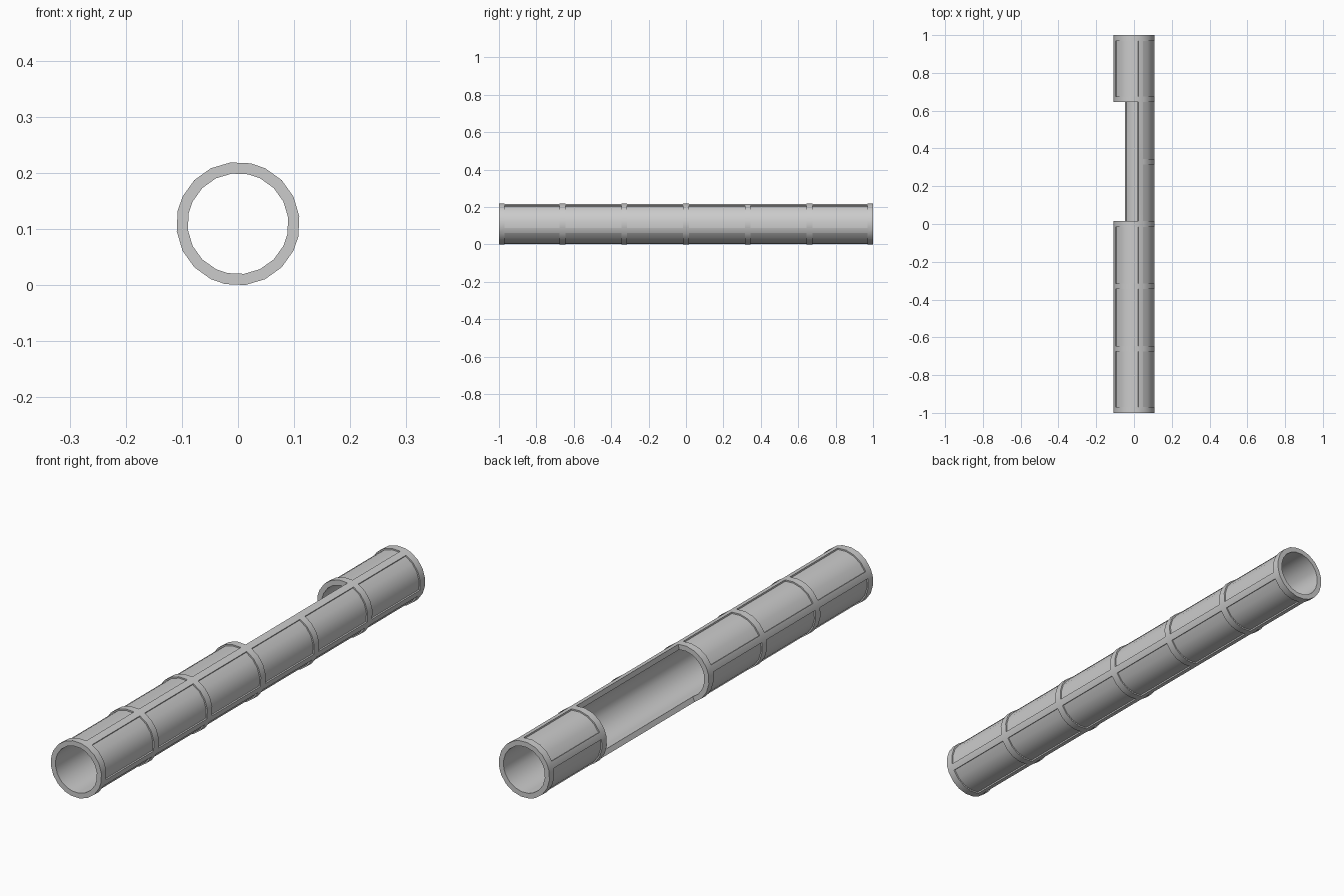
import bpy, bmesh
from math import cos, sin, radians
from mathutils import Vector

if "Cube" in bpy.data.objects:
    bpy.data.objects.remove(bpy.data.objects["Cube"])

R_RIB, R_PANEL, R_IN, ZC = 0.11, 0.1045, 0.09, 0.1095

# Around the tube: four narrow strips, each followed by a four-facet panel
angles = []
for q in range(4):
    start = 64 + 90 * q
    angles += [start] + [start + 14 + 19 * k for k in range(4)]
N = len(angles)

# Along the tube: ribs alternate with panel bays
ys = [-1.0, -0.97]
for c in (-0.66, -0.33, 0.0, 0.33, 0.66):
    ys += [c - 0.015, c + 0.015]
ys += [0.97, 1.0]
M = len(ys) - 1


def radius(i, j):
    """Outer radius of a cell; the inner radius means it is cut away."""
    if j < 0 or j >= M:
        return R_IN
    i %= N
    if 1 <= i <= 9 and 0.0 < ys[j] and ys[j + 1] < 0.66:
        return R_IN
    return R_RIB if j % 2 == 0 or i % 5 == 0 else R_PANEL


def point(i, j, r):
    a = radians(angles[i % N])
    return Vector((r * cos(a), ys[j], ZC + r * sin(a)))


bm = bmesh.new()


def quad(pts, outward):
    f = bm.faces.new([bm.verts.new(p) for p in pts])
    f.normal_update()
    if f.normal.dot(outward) < 0:
        f.normal_flip()


for i in range(N):
    for j in range(M + 1):
        r = radius(i, j)
        ring = [(i, j), (i + 1, j), (i + 1, j + 1), (i, j + 1)]
        # Outer skin and bore
        if r > R_IN:
            mid = point(i, j, 1) + point(i + 1, j, 1)
            radial = Vector((mid.x, 0, mid.z - 2 * ZC))
            quad([point(*c, r) for c in ring], radial)
            quad([point(*c, R_IN) for c in ring], -radial)
        # Step walls and end faces across the length
        r0 = radius(i, j - 1)
        if r0 != r:
            quad([point(i, j, r0), point(i + 1, j, r0), point(i + 1, j, r), point(i, j, r)],
                 Vector((0, 1 if r0 > r else -1, 0)))
        # Step walls around the circumference
        r1 = radius(i - 1, j)
        if j < M and r1 != r:
            a = radians(angles[i])
            side = Vector((-sin(a), 0, cos(a))) * (1 if r1 > r else -1)
            quad([point(i, j, r1), point(i, j + 1, r1), point(i, j + 1, r), point(i, j, r)], side)

bmesh.ops.remove_doubles(bm, verts=bm.verts, dist=0.0001)
mesh = bpy.data.meshes.new("ribbed_tube")
bm.to_mesh(mesh)
bm.free()
tube = bpy.data.objects.new("ribbed_tube", mesh)
bpy.context.collection.objects.link(tube)
bpy.context.view_layer.objects.active = tube
tube.select_set(True)
bpy.ops.object.shade_smooth_by_angle(angle=radians(30))
